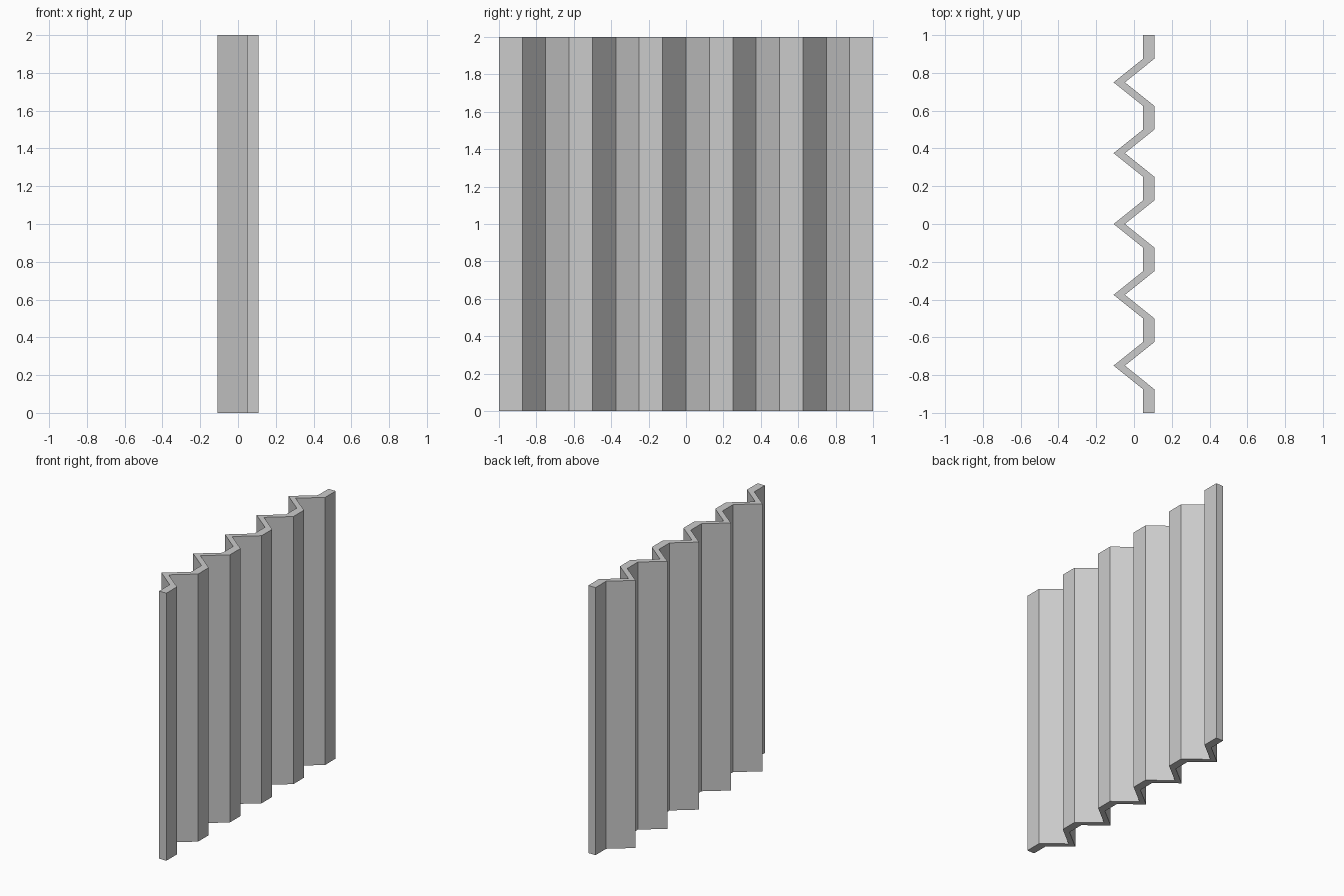
import bpy
import bmesh

if "Cube" in bpy.data.objects:
    bpy.data.objects.remove(bpy.data.objects["Cube"])

STEP = 0.125       # spacing between fold lines
THICK = 0.06       # panel thickness along x
HALF = 0.108       # half of overall depth
HEIGHT = 2.0

bm = bmesh.new()

# Footprint: flat crests separated by V-shaped valleys, as a strip of quads
pairs = []
for i in range(17):
    x = -HALF if i % 3 == 2 else HALF - THICK
    y = -1 + i * STEP
    pairs.append((bm.verts.new((x, y, 0)), bm.verts.new((x + THICK, y, 0))))
for (a, b), (c, d) in zip(pairs, pairs[1:]):
    bm.faces.new((a, b, d, c))

# Raise the footprint into a closed panel
res = bmesh.ops.extrude_face_region(bm, geom=bm.faces[:], use_keep_orig=True)
top = [g for g in res["geom"] if isinstance(g, bmesh.types.BMVert)]
bmesh.ops.translate(bm, verts=top, vec=(0, 0, HEIGHT))
bmesh.ops.recalc_face_normals(bm, faces=bm.faces[:])

mesh = bpy.data.meshes.new("corrugated_panel")
bm.to_mesh(mesh)
bm.free()
panel = bpy.data.objects.new("corrugated_panel", mesh)
bpy.context.collection.objects.link(panel)
